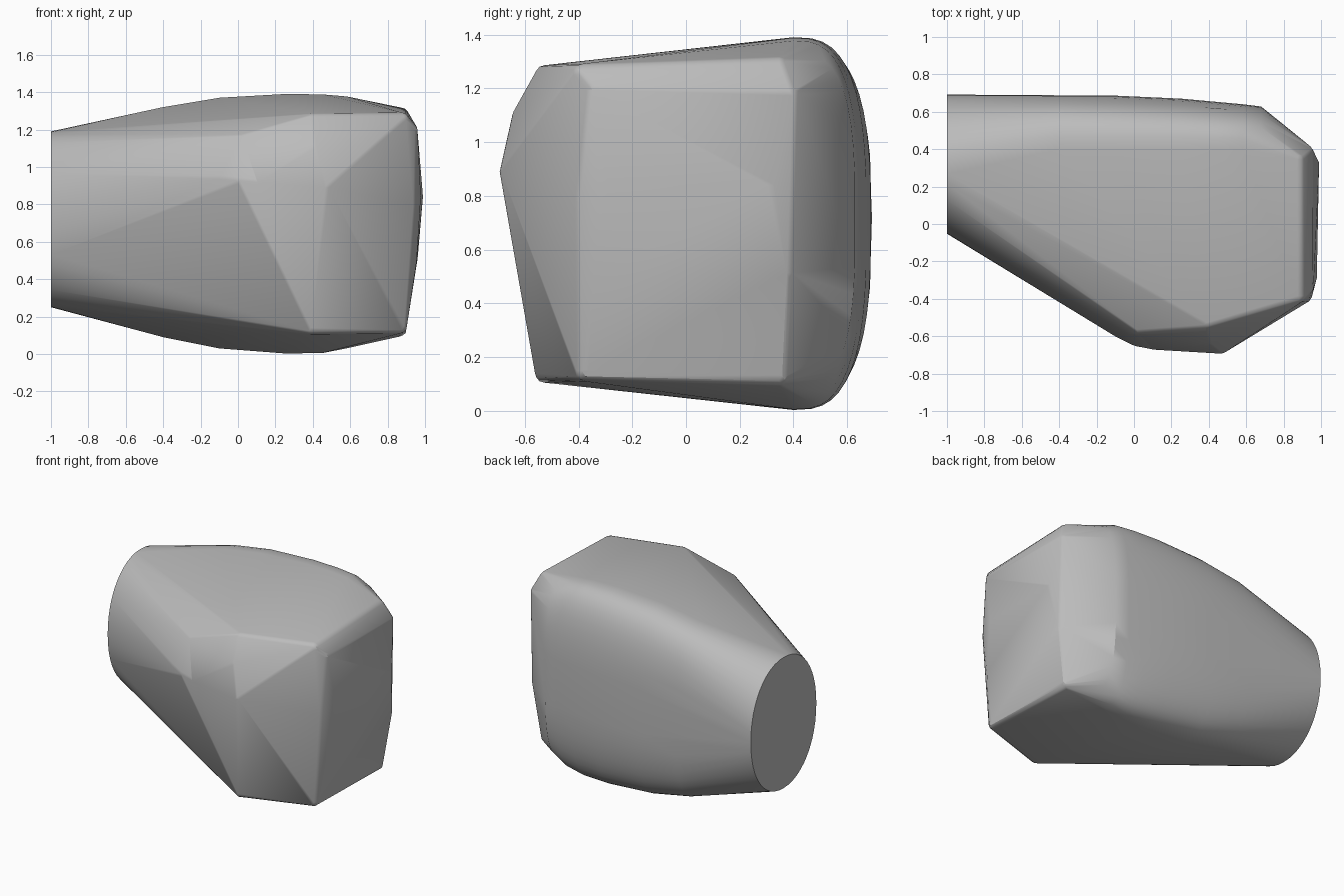
import bpy, bmesh, math
from mathutils import Vector

cube = bpy.data.objects.get("Cube")
if cube:
    bpy.data.objects.remove(cube, do_unlink=True)

mat = bpy.data.materials.new("plain_grey")
mat.use_nodes = True
GREY = (0.5, 0.5, 0.5, 1)
mat.diffuse_color = GREY
mat.node_tree.nodes["Principled BSDF"].inputs["Base Color"].default_value = GREY

bm = bmesh.new()


def arc(x, yc, ry, zc, rz, n, start, end, steps):
    """Superellipse arc in a plane of constant x."""
    for i in range(steps + 1):
        a = start + (end - start) * i / steps
        c, s = math.cos(a), math.sin(a)
        bm.verts.new((x,
                      yc + ry * math.copysign(abs(c) ** (2 / n), c),
                      zc + rz * math.copysign(abs(s) ** (2 / n), s)))


def ball(x, y, z, r):
    """Rounded corner whose outer side passes close to the given point."""
    p = Vector((x, y, z))
    inward = (Vector((0.2, 0.1, 0.7)) - p).normalized()
    ret = bmesh.ops.create_icosphere(bm, subdivisions=2, radius=r)
    bmesh.ops.translate(bm, verts=ret["verts"], vec=p + inward * r * 1.3)


# flat oval end
arc(-1, 0.32, 0.372, 0.72, 0.47, 2.1, 0, 2 * math.pi * 47 / 48, 47)

# rounded back, swelling towards the middle: x, back y, low z, high z
for x, y, lo, hi in ((-0.4, 0.692, 0.09, 1.32), (-0.1, 0.688, 0.03, 1.37),
                     (0.25, 0.672, 0.003, 1.39), (0.45, 0.655, 0.005, 1.388),
                     (0.58, 0.642, 0.03, 1.377)):
    arc(x, 0.4, y - 0.4, (lo + hi) / 2, (hi - lo) / 2, 2.9,
        -math.pi / 2, math.pi / 2, 24)
# crisp edge where the back meets the slanted corner
arc(0.68, 0.4, 0.23, 0.71, 0.62, 3, -1.2, 1.2, 16)

# side panel and its rounded rim
for x, y, z in ((0.96, 0.40, 1.2), (0.91, 0.36, 1.31), (0.96, -0.36, 1.22),
                (0.91, -0.41, 1.28), (0.90, 0.36, 0.1), (0.90, -0.40, 0.12),
                (1.0, 0.33, 0.85), (0.985, -0.30, 0.85), (0.955, -0.41, 0.8),
                (0.97, 0.38, 0.5), (0.96, -0.36, 0.48)):
    ball(x, y, z, 0.04)

# front prow: upper ridge, tip, and lower edge
for x, y, z in ((0.40, -0.56, 1.28), (0.48, -0.70, 0.9), (0.10, -0.68, 0.93),
                (0.0, -0.66, 0.94), (-0.10, -0.61, 0.95), (0.02, -0.59, 1.17),
                (0.42, -0.65, 1.12), (0.40, -0.56, 0.11)):
    ball(x, y, z, 0.035)

hull = bmesh.ops.convex_hull(bm, input=bm.verts[:])
inner = {v for v in hull["geom_interior"] + hull["geom_unused"]
         if isinstance(v, bmesh.types.BMVert)}
bmesh.ops.delete(bm, geom=list(inner), context="VERTS")
bmesh.ops.delete(bm, geom=[v for v in bm.verts if not v.link_faces], context="VERTS")
bmesh.ops.remove_doubles(bm, verts=bm.verts[:], dist=0.004)
bmesh.ops.dissolve_limit(bm, angle_limit=math.radians(1.5),
                         verts=bm.verts[:], edges=bm.edges[:])
bmesh.ops.recalc_face_normals(bm, faces=bm.faces[:])

mesh = bpy.data.meshes.new("rounded_body")
bm.to_mesh(mesh)
bm.free()
mesh.materials.append(mat)
body = bpy.data.objects.new("rounded_body", mesh)
bpy.context.collection.objects.link(body)
bpy.context.view_layer.objects.active = body
body.select_set(True)
bpy.ops.object.shade_smooth_by_angle(angle=math.radians(32))
